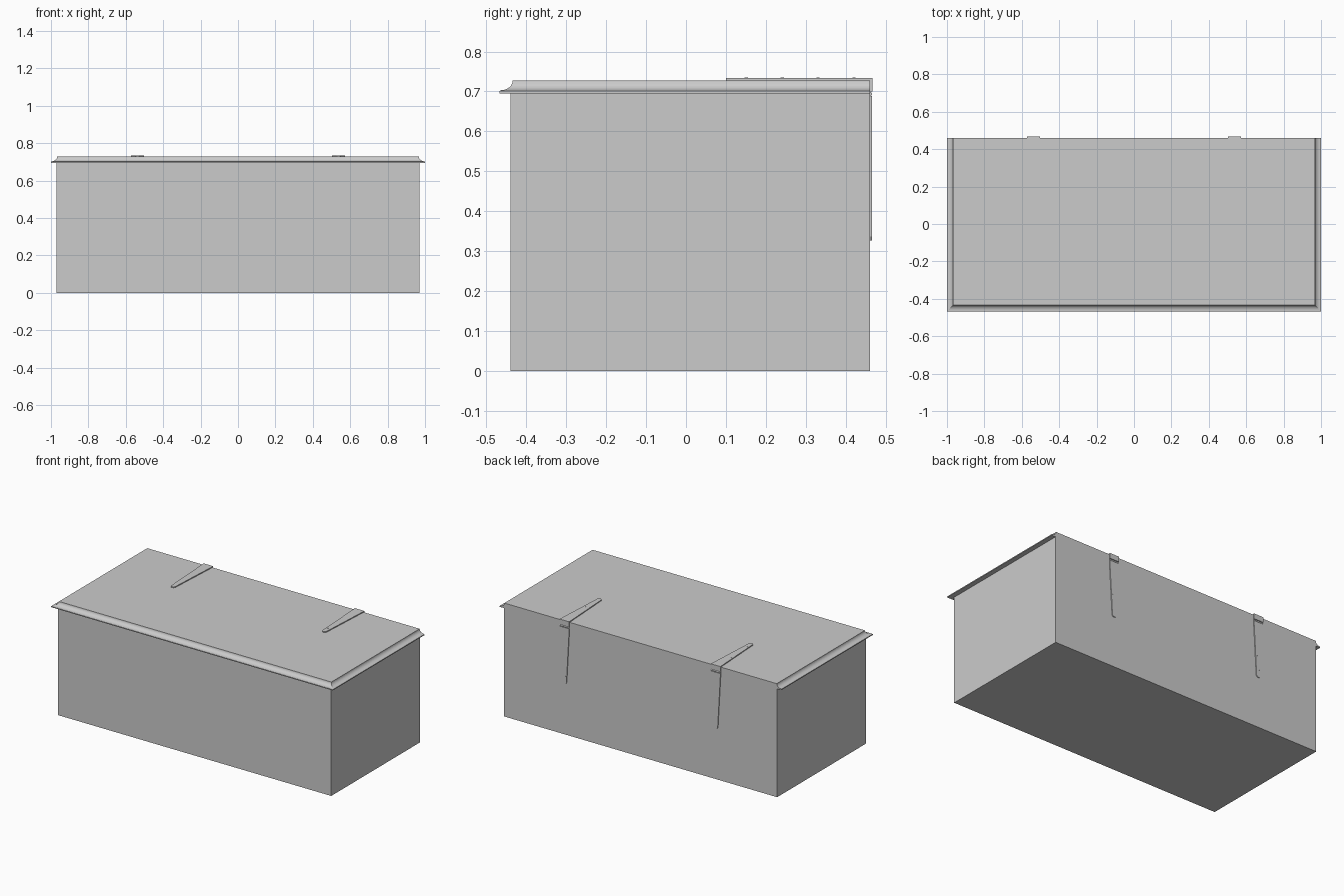
import bpy, bmesh, math
from mathutils import Vector

cube = bpy.data.objects.get("Cube")
if cube:
    bpy.data.objects.remove(cube, do_unlink=True)

grey = bpy.data.materials.new("plain grey")
grey.use_nodes = True
colour = (0.6, 0.6, 0.6, 1)
grey.diffuse_color = colour
grey.node_tree.nodes["Principled BSDF"].inputs["Base Color"].default_value = colour

BACK, LID_TOP, SEAM = 0.461, 0.728, 0.695


def finish(name, bm):
    bmesh.ops.recalc_face_normals(bm, faces=bm.faces[:])
    mesh = bpy.data.meshes.new(name)
    bm.to_mesh(mesh)
    bm.free()
    mesh.materials.append(grey)
    obj = bpy.data.objects.new(name, mesh)
    bpy.context.collection.objects.link(obj)
    return obj


def loft(name, rings):
    """Join equal rings of points and cap both ends."""
    bm = bmesh.new()
    loops = [[bm.verts.new(p) for p in ring] for ring in rings]
    for a, b in zip(loops, loops[1:]):
        for i in range(len(a)):
            j = (i + 1) % len(a)
            bm.faces.new((a[i], a[j], b[j], b[i]))
    bm.faces.new(loops[0])
    bm.faces.new(loops[-1])
    return finish(name, bm)


def rectangle(half_x, front, z):
    return [(-half_x, front, z), (half_x, front, z), (half_x, BACK, z), (-half_x, BACK, z)]


def plate(name, outline, thickness_vector):
    """Thin plate from an outline, thickened along a vector."""
    t = Vector(thickness_vector)
    return loft(name, [outline, [Vector(p) + t for p in outline]])


def cylinder(name, centre, radius, depth, axis, sides=12):
    bm = bmesh.new()
    bmesh.ops.create_cone(bm, cap_ends=True, segments=sides, radius1=radius,
                          radius2=radius, depth=depth)
    rot = Vector((0, 0, 1)).rotation_difference(Vector(axis)).to_matrix()
    bmesh.ops.rotate(bm, verts=bm.verts, matrix=rot)
    bmesh.ops.translate(bm, verts=bm.verts, vec=centre)
    return finish(name, bm)


# Chest body
loft("chest_body", [rectangle(0.97, -0.44, 0), rectangle(0.97, -0.44, SEAM)])

# Lid with a concave moulding on the front and both sides, flush at the back
rings = [rectangle(1.0, -0.467, SEAM), rectangle(1.0, -0.467, 0.701)]
for i in range(9):
    a = math.radians(90 * i / 8)
    inset = 0.003 + 0.03 * math.sin(a)
    rings.append(rectangle(1 - inset, inset - 0.467, LID_TOP - 0.025 * math.cos(a)))
loft("lid", rings)

# Strap hinges: tapered leaves over the lid and down the back
WIDE, TIP, THICK = 0.034, 0.014, 0.006
for side, x in (("right", -0.537), ("left", 0.537)):
    def taper(start, end, place):
        """Tapered strap outline with clipped corners at its tip."""
        step = 0.01 if end > start else -0.01
        pts = [(-WIDE, start), (WIDE, start), (TIP, end - step), (TIP - 0.006, end),
               (0.006 - TIP, end), (-TIP, end - step)]
        return [place(u, v) for u, v in pts]

    plate(f"{side}_hinge_lid_strap",
          taper(BACK + THICK, 0.1, lambda u, v: (x + u, v, LID_TOP)), (0, 0, THICK))
    plate(f"{side}_hinge_back_strap",
          taper(0.688, 0.327, lambda u, v: (x + u, BACK, v)), (0, THICK - 0.001, 0))
    plate(f"{side}_hinge_lid_flap",
          [(x - WIDE, BACK, 0.7), (x + WIDE, BACK, 0.7),
           (x + WIDE, BACK, LID_TOP), (x - WIDE, BACK, LID_TOP)], (0, THICK, 0))
    cylinder(f"{side}_hinge_pin", (x, BACK, 0.694), 0.005, 2 * WIDE, (1, 0, 0))

    # Screw heads along both leaves
    for i, d in enumerate((0.04, 0.13, 0.22, 0.31)):
        u = (0.018 - 0.04 * d) * (-1) ** i
        cylinder(f"{side}_lid_screw_{i + 1}", (x + u, BACK - d, LID_TOP + THICK),
                 0.004, 0.001, (0, 0, 1))
        cylinder(f"{side}_back_screw_{i + 1}", (x + u, BACK + THICK - 0.001, 0.688 - d),
                 0.004, 0.001, (0, 1, 0))
